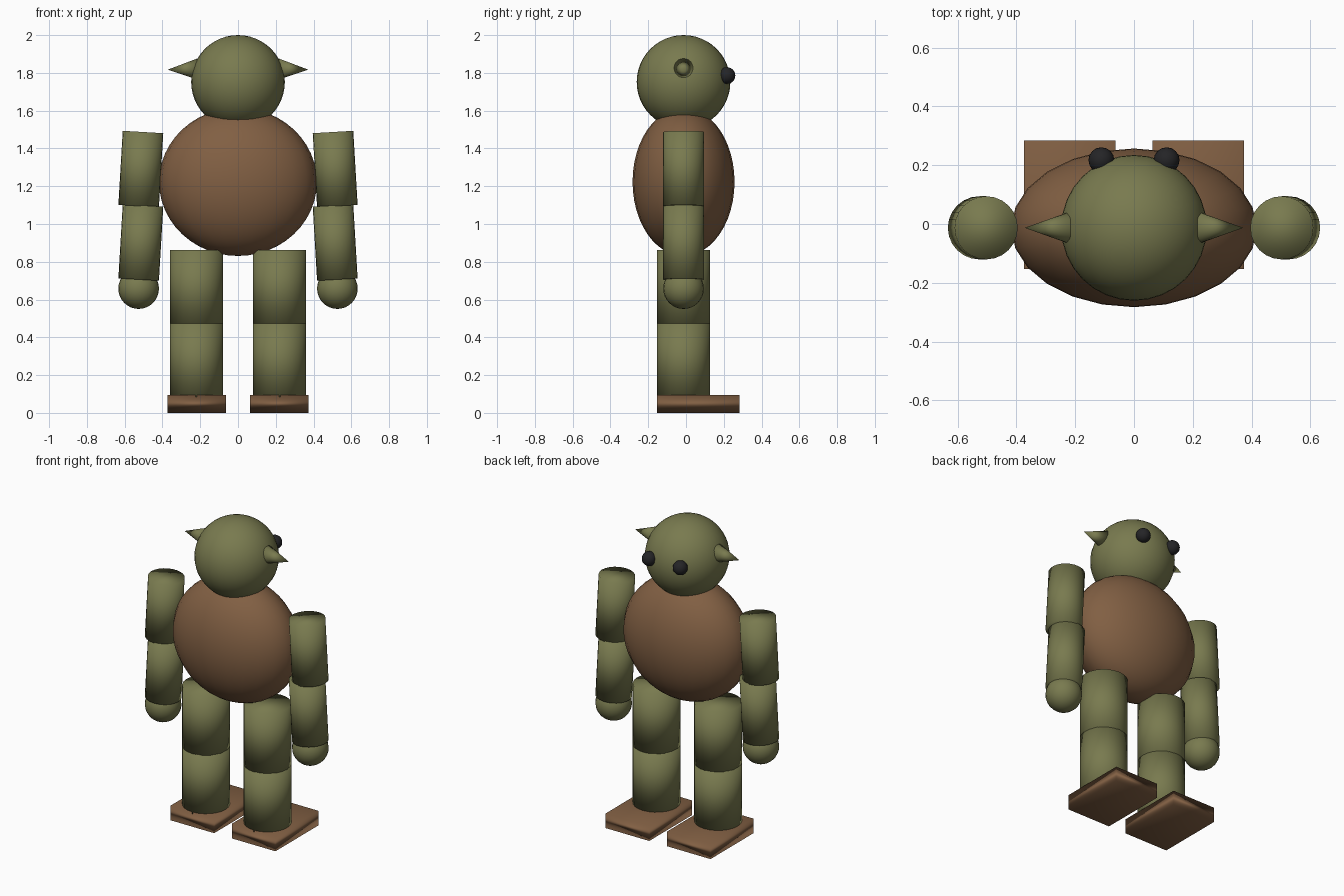
import bpy
from math import radians
from mathutils import Vector

if "Cube" in bpy.data.objects:
    bpy.data.objects.remove(bpy.data.objects["Cube"])


def material(name, rgb):
    m = bpy.data.materials.new(name)
    m.diffuse_color = (*rgb, 1)
    m.use_nodes = True
    m.node_tree.nodes["Principled BSDF"].inputs["Base Color"].default_value = m.diffuse_color
    return m


GREEN = material("olive green", (0.19, 0.195, 0.078))
BROWN = material("leather brown", (0.22, 0.115, 0.056))
BLACK = material("black", (0.018, 0.018, 0.02))
Y = -0.013  # depth of the body axis


def finish(name, mat):
    o = bpy.context.object
    o.name = name
    o.data.materials.append(mat)
    bpy.ops.object.shade_smooth()
    return o


def ball(name, loc, size, mat, seg=24, rings=16):
    bpy.ops.mesh.primitive_uv_sphere_add(segments=seg, ring_count=rings, radius=1, location=loc)
    bpy.context.object.scale = size
    return finish(name, mat)


def limb(name, top, bottom, r, mat, r_top=None):
    """Tapered or straight round piece between two points."""
    a, b = Vector(bottom), Vector(top)
    bpy.ops.mesh.primitive_cone_add(vertices=24, radius1=r, radius2=r if r_top is None else r_top,
                                    depth=(b - a).length, location=(a + b) / 2)
    bpy.context.object.rotation_euler = (b - a).to_track_quat('Z', 'Y').to_euler()
    return finish(name, mat)


# Torso and head
ball("torso", (0, Y, 1.223), (0.418, 0.27, 0.392), BROWN, 24, 24)
ball("head", (0, Y, 1.752), (0.248, 0.248, 0.248), GREEN, 32, 24)

for s, side in ((-1, "left"), (1, "right")):
    # Face: pointed ears and round eyes
    limb(side + "_ear", (s * 0.372, Y, 1.817), (s * 0.215, Y, 1.82), 0.056, GREEN, 0)
    ball(side + "_eye", (s * 0.111, 0.217, 1.786), (0.044,) * 3, BLACK, 16, 12)

    # Arms: two slightly slanted sections and a round hand
    limb(side + "_upper_arm", (s * 0.503, Y, 1.487), (s * 0.526, Y, 1.095), 0.1075, GREEN)
    limb(side + "_forearm", (s * 0.503, Y, 1.098), (s * 0.526, Y, 0.706), 0.1075, GREEN)
    ball(side + "_hand", (s * 0.526, Y, 0.658), (0.1075,) * 3, GREEN)

    # Legs: thigh, shin and a slab foot reaching forward
    limb(side + "_thigh", (s * 0.22, Y, 0.863), (s * 0.22, Y, 0.472), 0.14, GREEN)
    limb(side + "_shin", (s * 0.22, Y, 0.474), (s * 0.22, Y, 0.083), 0.14, GREEN)
    bpy.ops.mesh.primitive_cube_add(size=1, location=(s * 0.219, 0.066, 0.0475))
    bpy.context.object.scale = (0.311, 0.437, 0.095)
    finish(side + "_foot", BROWN)
